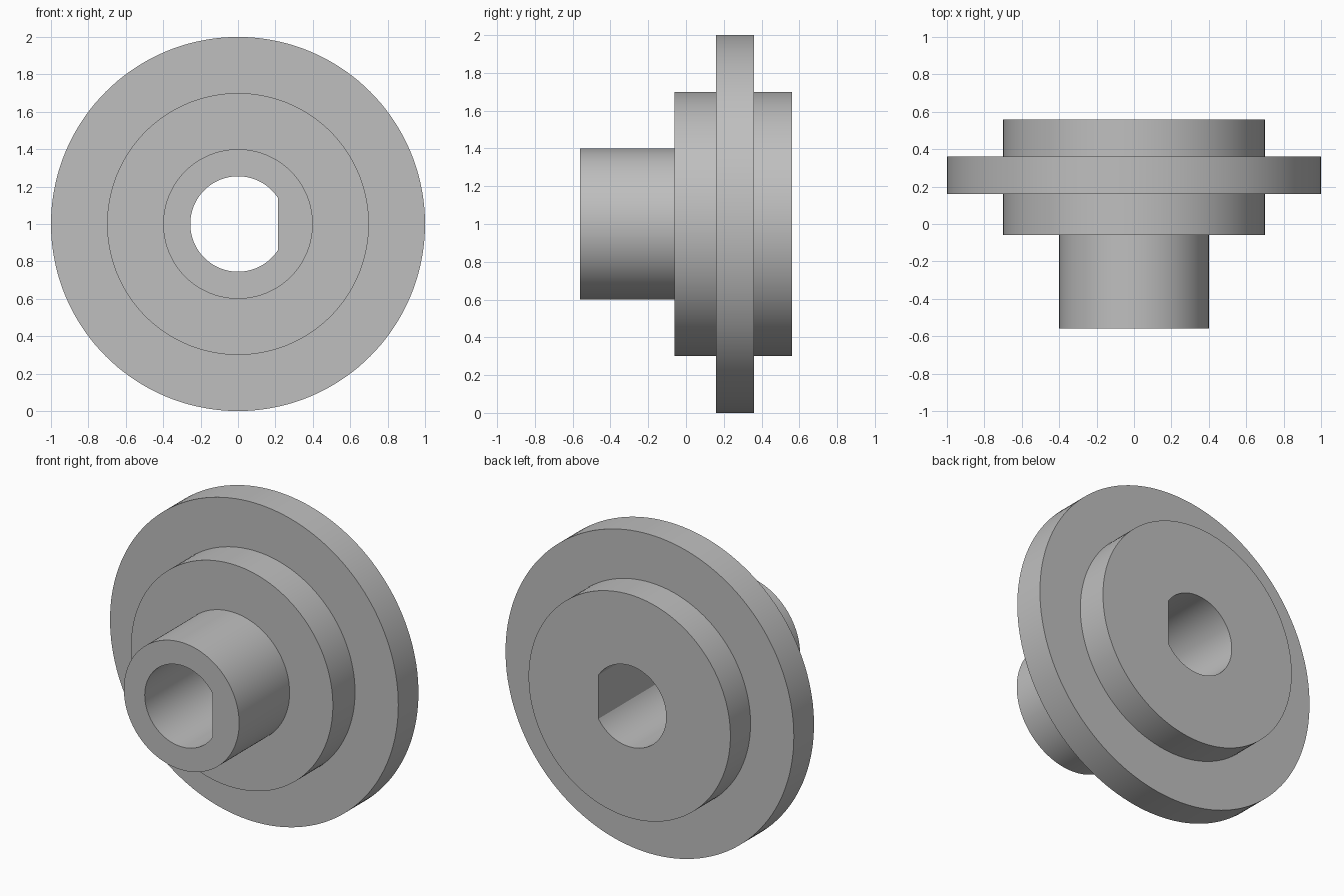
import bpy, bmesh, math

cube = bpy.data.objects.get("Cube")
if cube:
    bpy.data.objects.remove(cube, do_unlink=True)

SIDES = 144
CENTRE_Z = 1.0
BORE, FLAT_X = 0.255, 0.215

# Closed half-section (radius, y): hub, front step, flange, back step, bore
PROFILE = [
    (BORE, -0.56), (0.40, -0.56), (0.40, -0.06), (0.70, -0.06), (0.70, 0.16),
    (1.00, 0.16), (1.00, 0.36), (0.70, 0.36), (0.70, 0.56), (BORE, 0.56),
]

grey = bpy.data.materials.new("plain grey")
grey.use_nodes = True
colour = (0.52, 0.52, 0.52, 1.0)
grey.diffuse_color = colour
grey.node_tree.nodes["Principled BSDF"].inputs["Base Color"].default_value = colour


def ring(bm, radius, y):
    """Circle of vertices around the y axis; the bore is cut flat on its +x side."""
    verts = []
    for i in range(SIDES):
        a = math.tau * i / SIDES
        x, z = radius * math.cos(a), radius * math.sin(a)
        if radius == BORE:
            x = min(x, FLAT_X)
        verts.append(bm.verts.new((x, y, z + CENTRE_Z)))
    return verts


# Stepped flange with a D-shaped bore
bm = bmesh.new()
rings = [ring(bm, r, y) for r, y in PROFILE]
for a, b in zip(rings, rings[1:] + rings[:1]):
    for i in range(SIDES):
        j = (i + 1) % SIDES
        bm.faces.new((a[i], a[j], b[j], b[i]))
bmesh.ops.recalc_face_normals(bm, faces=bm.faces)

mesh = bpy.data.meshes.new("stepped_flange")
bm.to_mesh(mesh)
bm.free()
mesh.materials.append(grey)
flange = bpy.data.objects.new("stepped_flange", mesh)
bpy.context.collection.objects.link(flange)

# Smooth walls, sharp edges
bpy.ops.object.select_all(action="DESELECT")
flange.select_set(True)
bpy.context.view_layer.objects.active = flange
bpy.ops.object.shade_smooth_by_angle(angle=math.radians(25))
